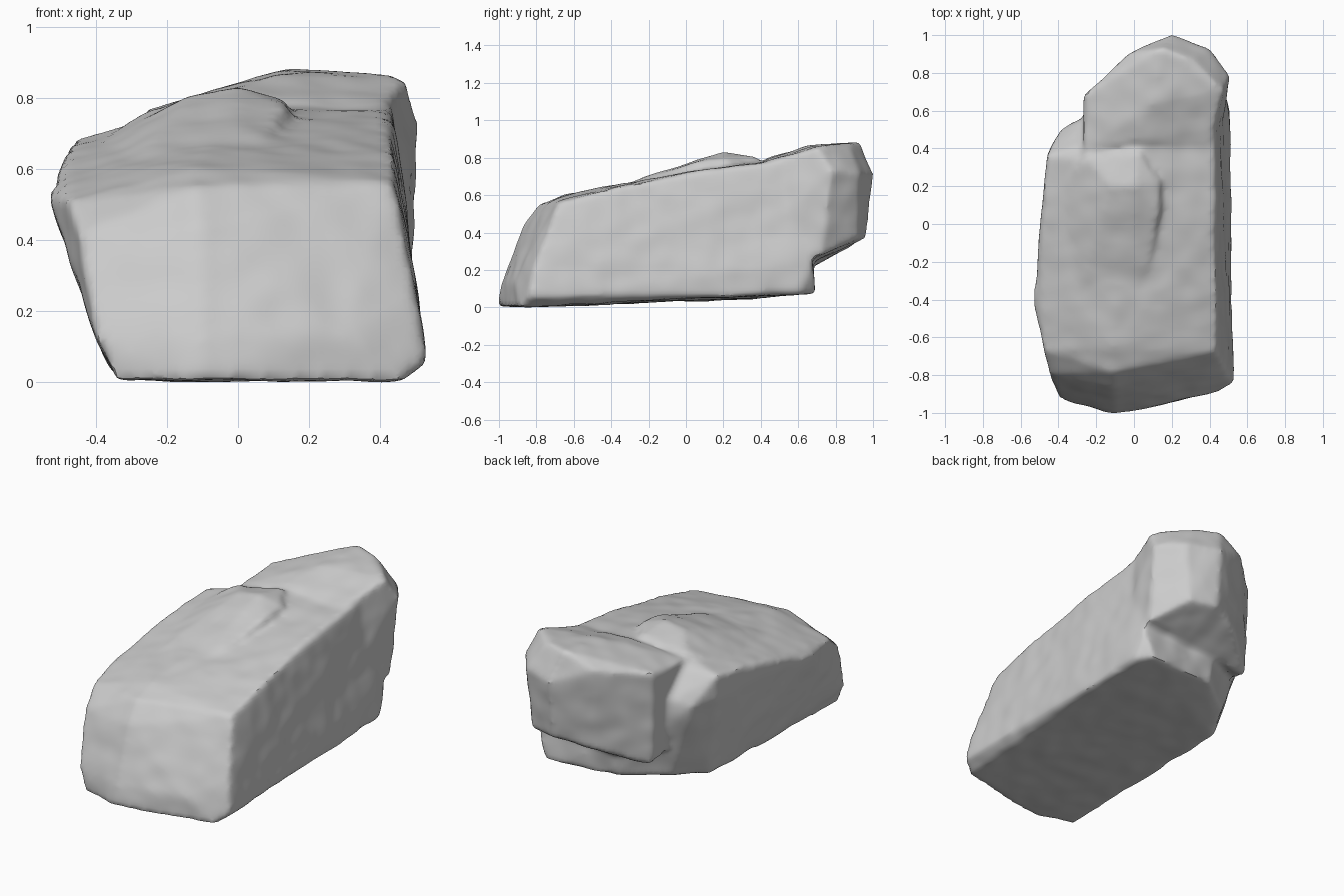
import bpy
import bmesh
from mathutils import Vector, noise

default_cube = bpy.data.objects.get("Cube")
if default_cube:
    bpy.data.objects.remove(default_cube, do_unlink=True)

# Corner points of each stone mass, in hundredths of a unit
main_block = [
    # underside
    (-34, -94, 1), (-10, -101, 1), (20, -95, 1), (46, -88, 1), (53, -84, 6),
    (50, 60, 8), (43, 69, 8), (0, 66, 9), (-24, 48, 9), (-35, 27, 5),
    # leaning front face
    (-40, -93, 12), (-10, -99, 14), (30, -92, 14), (-45, -80, 42),
    (-10, -87, 44), (-12, -78, 56), (-12, -66, 61), (44, -68, 57),
    (50, -80, 25),
    # overhanging side
    (-53, -42, 53), (-48, -67, 52), (-48, 0, 56), (-46, 36, 56),
    (-48, 10, 66), (-46, 36, 69), (-39, 50, 54), (-28, 55, 57),
    # sloping top and rear wall
    (44, -45, 63), (42, 0, 73), (41, 30, 77), (43, 60, 80),
    (0, 40, 79), (-24, 34, 75), (50, 68, 25), (0, 68, 25),
]
rear_lobe = [
    (-27, 37, 75), (-27, 68, 77), (-3, 90, 81), (15, 93, 90), (30, 87, 88),
    (47, 70, 86), (40, 93, 72), (51, 78, 74), (40, 40, 78), (0, 45, 81),
    (10, 65, 87), (20, 101, 72), (-25, 67, 22), (-2, 86, 32),
    (20, 96, 38), (36, 92, 38), (50, 72, 28), (44, 40, 40),
    (-26, 45, 30), (50, 73, 50),
]
# Gentle swell that fades into the slope at the front and left
top_swell = [
    (-44, 8, 65), (-30, -40, 61), (2, -45, 63), (8, -8, 74), (14, 6, 78),
    (14, 22, 80), (3, 38, 81), (-26, 36, 77), (-12, 20, 82), (0, 20, 84),
    (-25, 0, 45), (9, 18, 50),
]


def add_hull(bm, points):
    """Add one closed convex mass to the mesh."""
    verts = [bm.verts.new(Vector(p) / 100) for p in points]
    hull = bmesh.ops.convex_hull(bm, input=verts)
    spare = {g for g in hull["geom_interior"] + hull["geom_unused"]
             if isinstance(g, bmesh.types.BMVert)}
    bmesh.ops.delete(bm, geom=list(spare), context="VERTS")


# Overlapping masses gathered in one mesh
bm = bmesh.new()
for mass in (main_block, rear_lobe, top_swell):
    add_hull(bm, mass)
bmesh.ops.recalc_face_normals(bm, faces=bm.faces[:])
mesh = bpy.data.meshes.new("rough_masses")
bm.to_mesh(mesh)
bm.free()
rock = bpy.data.objects.new("rock", mesh)
bpy.context.collection.objects.link(rock)

# Fuse the masses and wear down their edges
fuse = rock.modifiers.new("fuse", "REMESH")
fuse.mode = "VOXEL"
fuse.voxel_size = 0.018
wear = rock.modifiers.new("wear", "SMOOTH")
wear.factor = 0.5
wear.iterations = 5
bpy.context.view_layer.update()
depsgraph = bpy.context.evaluated_depsgraph_get()
worn = bpy.data.meshes.new_from_object(rock.evaluated_get(depsgraph))
rock.modifiers.clear()
rock.data = worn
bpy.data.meshes.remove(mesh)
worn.name = "rock"

# Weathered dents and lumps
normals = [v.normal.copy() for v in worn.vertices]
for vert, normal in zip(worn.vertices, normals):
    broad = noise.noise(vert.co * 3.5) * 0.008
    fine = noise.noise(vert.co * 9) * 0.006
    vert.co += normal * (broad + fine)

# Rest the stone on the ground
lowest = min(v.co.z for v in worn.vertices)
for vert in worn.vertices:
    vert.co.z -= lowest

# Plain stone colour
stone = bpy.data.materials.new("grey stone")
stone.use_nodes = True
colour = (0.6, 0.6, 0.6, 1)
stone.diffuse_color = colour
stone.node_tree.nodes["Principled BSDF"].inputs["Base Color"].default_value = colour
worn.materials.clear()
worn.materials.append(stone)

# Smooth faces with the hard breaks kept
bpy.ops.object.select_all(action="DESELECT")
rock.select_set(True)
bpy.context.view_layer.objects.active = rock
bpy.ops.object.shade_smooth_by_angle(angle=0.6)
